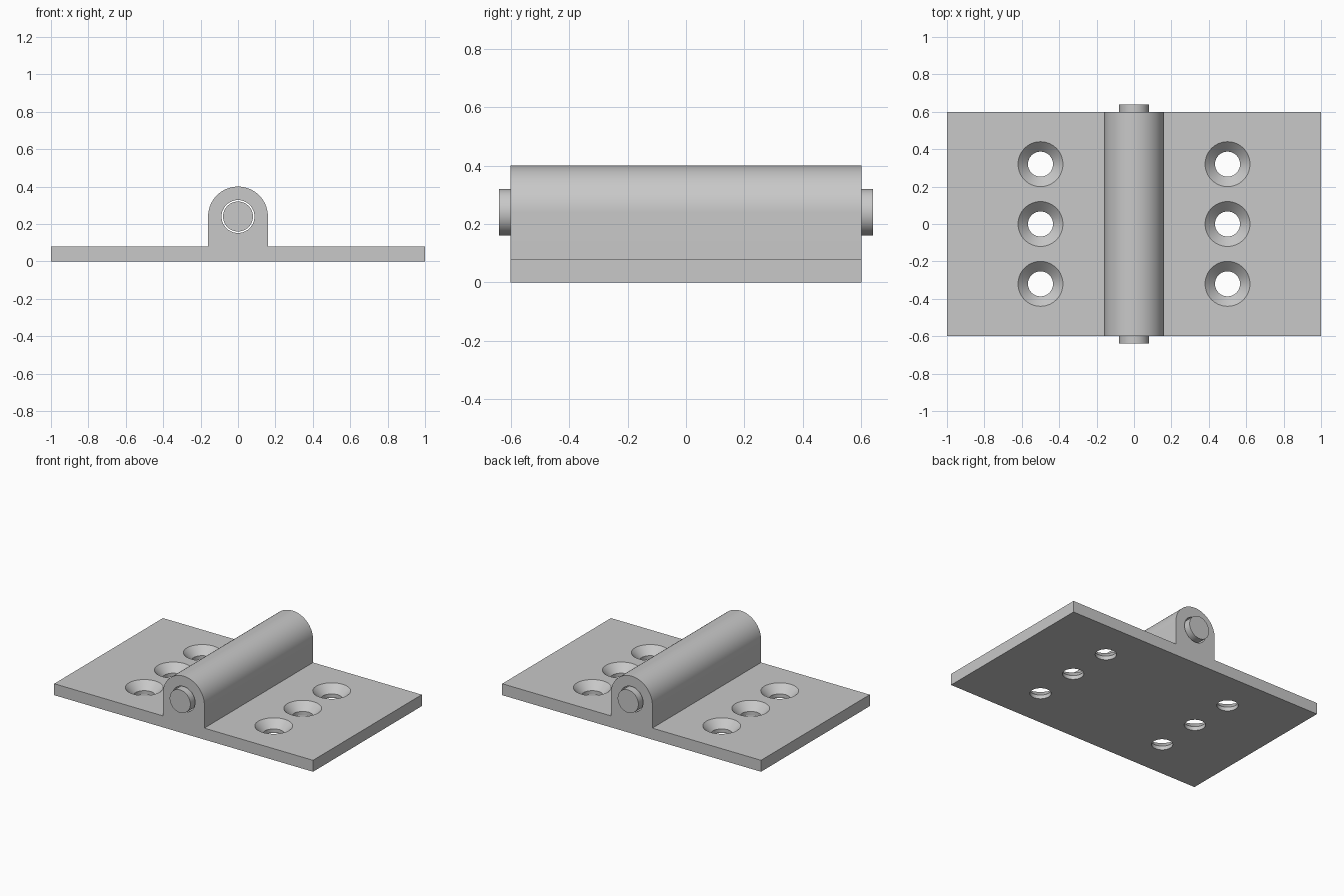
import bpy
import bmesh
from math import cos, sin, pi, radians
from mathutils import Matrix

HALF_X, HALF_Y, THICK = 1.0, 0.6, 0.08
AXIS_Z, BARREL_R = 0.24, 0.16
PIN_R, BORE_R, PIN_HALF = 0.08, 0.088, 0.64
HOLE_R, SINK_R, SINK_DEPTH = 0.067, 0.12, 0.053
SEGMENTS = 64

cube = bpy.data.objects.get("Cube")
if cube:
    bpy.data.objects.remove(cube, do_unlink=True)

steel = bpy.data.materials.new("grey_steel")
steel.use_nodes = True
steel.diffuse_color = (0.58, 0.58, 0.58, 1)
steel.node_tree.nodes["Principled BSDF"].inputs["Base Color"].default_value = steel.diffuse_color


def finish(name, bm):
    """Turn a bmesh into a named steel object."""
    bmesh.ops.recalc_face_normals(bm, faces=bm.faces)
    mesh = bpy.data.meshes.new(name)
    bm.to_mesh(mesh)
    bm.free()
    mesh.materials.append(steel)
    obj = bpy.data.objects.new(name, mesh)
    bpy.context.collection.objects.link(obj)
    return obj


def activate(obj):
    bpy.ops.object.select_all(action='DESELECT')
    obj.select_set(True)
    bpy.context.view_layer.objects.active = obj


def rod(name, radius, half_length):
    """Cylinder along y on the hinge axis."""
    bm = bmesh.new()
    place = Matrix.Translation((0, 0, AXIS_Z)) @ Matrix.Rotation(pi / 2, 4, 'X')
    bmesh.ops.create_cone(bm, cap_ends=True, segments=SEGMENTS, radius1=radius,
                          radius2=radius, depth=2 * half_length, matrix=place)
    return finish(name, bm)


def screw_cutter(name, x, y):
    """Straight hole with a conical mouth, as stacked rings."""
    slope = (SINK_R - HOLE_R) / SINK_DEPTH
    rise = 0.02
    levels = [(HOLE_R, -rise), (HOLE_R, THICK - SINK_DEPTH),
              (SINK_R + rise * slope, THICK + rise)]
    bm = bmesh.new()
    rings = []
    for r, z in levels:
        rings.append([bm.verts.new((x + r * cos(2 * pi * i / SEGMENTS),
                                    y + r * sin(2 * pi * i / SEGMENTS), z))
                      for i in range(SEGMENTS)])
    for low, high in zip(rings, rings[1:]):
        for i in range(SEGMENTS):
            j = (i + 1) % SEGMENTS
            bm.faces.new((low[i], low[j], high[j], high[i]))
    bm.faces.new(rings[0])
    bm.faces.new(rings[-1])
    return finish(name, bm)


# Both leaves and the arched barrel share one extruded profile
profile = [(-HALF_X, 0), (HALF_X, 0), (HALF_X, THICK), (BARREL_R, THICK)]
profile += [(BARREL_R * cos(pi * i / 32), AXIS_Z + BARREL_R * sin(pi * i / 32))
            for i in range(33)]
profile += [(-BARREL_R, THICK), (-HALF_X, THICK)]
bm = bmesh.new()
face = bm.faces.new([bm.verts.new((x, -HALF_Y, z)) for x, z in profile])
result = bmesh.ops.extrude_face_region(bm, geom=[face], use_keep_orig=True)
moved = [v for v in result["geom"] if isinstance(v, bmesh.types.BMVert)]
bmesh.ops.translate(bm, verts=moved, vec=(0, 2 * HALF_Y, 0))
body = finish("hinge_body", bm)

# Bore for the pin and six countersunk screw holes
cutters = [rod("bore_cutter", BORE_R, HALF_Y + 0.1)]
for x in (-0.5, 0.5):
    for y in (-0.32, 0, 0.32):
        cutters.append(screw_cutter("screw_hole_cutter", x, y))
for cutter in cutters:
    cutter.hide_render = True
    mod = body.modifiers.new("cut", 'BOOLEAN')
    mod.operation = 'DIFFERENCE'
    mod.solver = 'EXACT'
    mod.object = cutter
    activate(body)
    bpy.ops.object.modifier_apply(modifier=mod.name)
    bpy.data.objects.remove(cutter, do_unlink=True)

# Pin, loose in the bore and standing out at both ends
pin = rod("hinge_pin", PIN_R, PIN_HALF)

for obj in (body, pin):
    activate(obj)
    bpy.ops.object.shade_smooth_by_angle(angle=radians(30))
